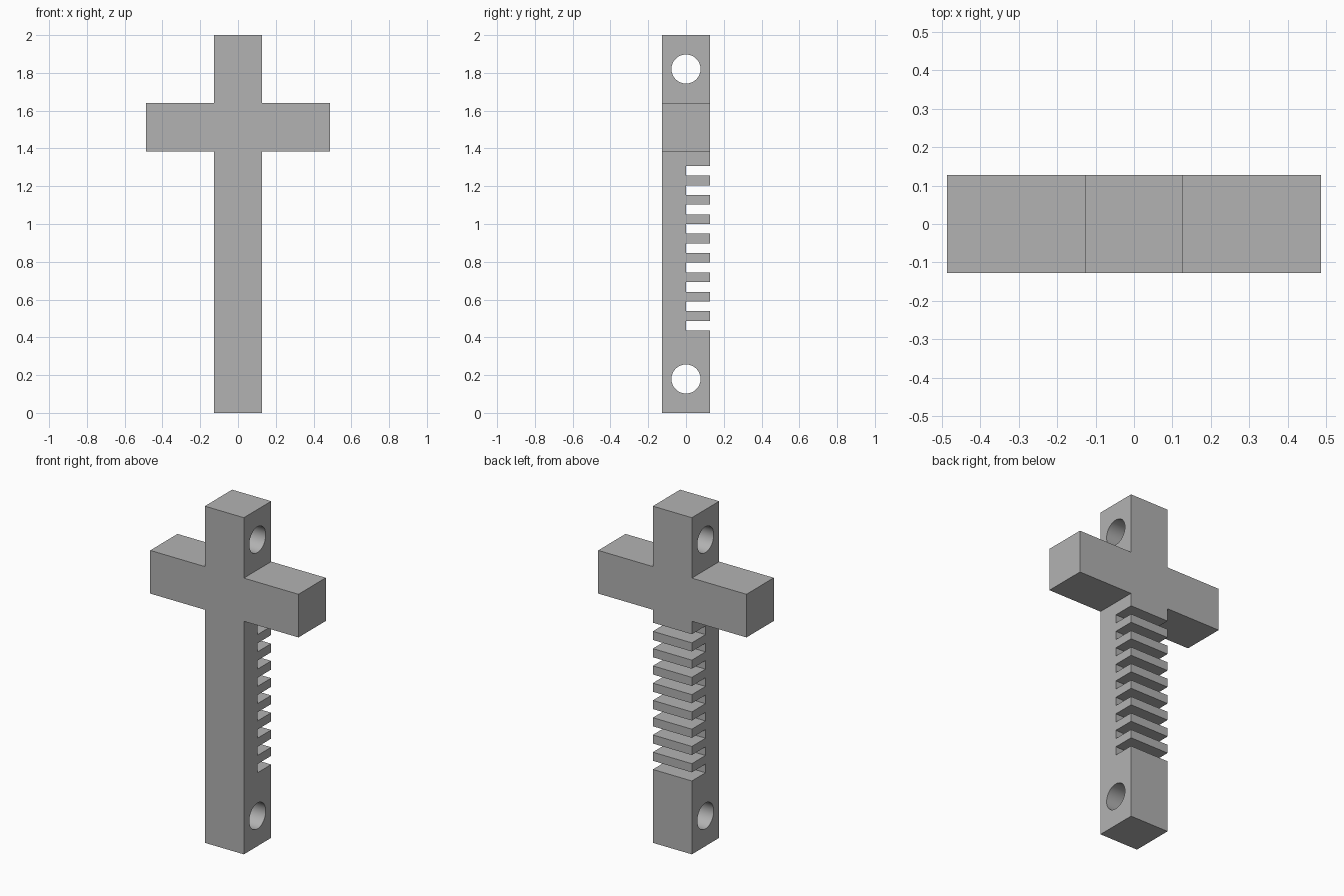
import bpy, bmesh, math

cube = bpy.data.objects.get("Cube")
if cube:
    bpy.data.objects.remove(cube, do_unlink=True)

U = 2 / 39            # module: the model is 39 modules tall
HALF = 2.5 * U        # half thickness of the square bars

grey = bpy.data.materials.new("mid_grey")
grey.use_nodes = True
colour = (0.448, 0.448, 0.448, 1)
grey.diffuse_color = colour
grey.node_tree.nodes["Principled BSDF"].inputs["Base Color"].default_value = colour

# Cross-shaped body: half outline, mirrored, extruded front to back
half = [(2.5, 0), (2.5, 27), (9.5, 27), (9.5, 32), (2.5, 32), (2.5, 39)]
outline = half + [(-x, z) for x, z in reversed(half)]
bm = bmesh.new()
face = bm.faces.new([bm.verts.new((x * U, -HALF, z * U)) for x, z in outline])
ext = bmesh.ops.extrude_face_region(bm, geom=[face])
bmesh.ops.translate(bm, vec=(0, 2 * HALF, 0),
                    verts=[v for v in ext["geom"] if isinstance(v, bmesh.types.BMVert)])
bmesh.ops.recalc_face_normals(bm, faces=bm.faces)
mesh = bpy.data.meshes.new("cross_body")
bm.to_mesh(mesh)
bm.free()
mesh.materials.append(grey)
body = bpy.data.objects.new("cross_body", mesh)
bpy.context.collection.objects.link(body)


def cut(cutter, name):
    """Subtract a cutter from the body, then discard it."""
    cutter.name = name
    cutter.hide_render = True
    cutter.data.materials.append(grey)
    mod = body.modifiers.new(name, "BOOLEAN")
    mod.operation = "DIFFERENCE"
    mod.solver = "EXACT"
    mod.object = cutter
    bpy.context.view_layer.objects.active = body
    bpy.ops.object.modifier_apply(modifier=name)
    bpy.data.objects.remove(cutter, do_unlink=True)


# Row of nine slots across the back of the shaft
for i in range(9):
    bpy.ops.mesh.primitive_cube_add(size=1, location=(0, HALF, (9 + 2 * i) * U))
    slot = bpy.context.object
    slot.scale = (8 * U, 2 * HALF, U)
    cut(slot, "slot_cutter")

# Round side-to-side holes near the bottom and top
for z in (3.5, 35.5):
    bpy.ops.mesh.primitive_cylinder_add(vertices=64, radius=1.5 * U, depth=8 * U,
                                        location=(0, 0, z * U),
                                        rotation=(0, math.pi / 2, 0))
    cut(bpy.context.object, "hole_cutter")

# Smooth hole walls, crisp edges elsewhere
bpy.ops.object.select_all(action="DESELECT")
body.select_set(True)
bpy.context.view_layer.objects.active = body
bpy.ops.object.shade_smooth_by_angle(angle=math.radians(30))
